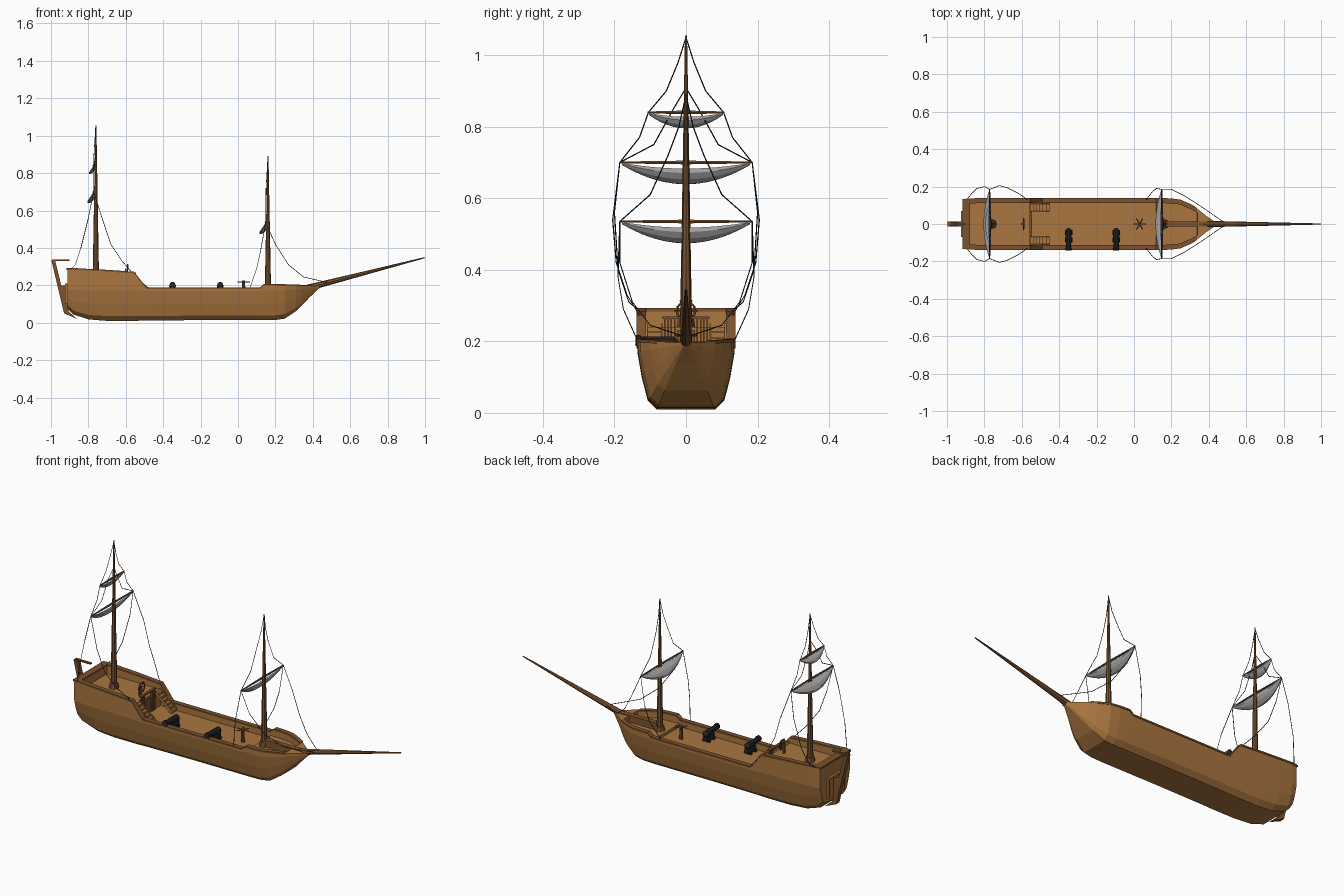
import bpy, bmesh, math
from mathutils import Vector


def mat(name, c):
    m = bpy.data.materials.new(name)
    m.diffuse_color = (*c, 1)
    return m


HULL = mat("warm_wood", (0.40, 0.18, 0.05))
TRIM = mat("dark_wood", (0.20, 0.085, 0.028))
GREY = mat("grey_canvas", (0.42, 0.42, 0.42))
BLACK = mat("black_iron", (0.02, 0.02, 0.022))


def finish(name, bm, *mats):
    bmesh.ops.recalc_face_normals(bm, faces=bm.faces[:])
    me = bpy.data.meshes.new(name)
    bm.to_mesh(me)
    bm.free()
    for m in mats:
        me.materials.append(m)
    ob = bpy.data.objects.new(name, me)
    bpy.context.collection.objects.link(ob)
    return ob


def loft(bm, rings):
    loops = [[bm.verts.new(p) for p in r] for r in rings]
    n = len(loops[0])
    for a, b in zip(loops, loops[1:]):
        for i in range(n):
            j = (i + 1) % n
            bm.faces.new((a[i], a[j], b[j], b[i]))
    bm.faces.new(loops[0])
    bm.faces.new(loops[-1][::-1])


def strut(bm, a, b, r1, r2=None, n=8):
    a, b = Vector(a), Vector(b)
    r2 = r1 if r2 is None else r2
    q = (b - a).to_track_quat('Z', 'Y')
    ring = lambda c, r: [c + q @ Vector((r * math.cos(2 * math.pi * i / n),
                                         r * math.sin(2 * math.pi * i / n), 0)) for i in range(n)]
    loft(bm, [ring(a, r1), ring(b, r2)])


def box(bm, x0, x1, y0, y1, z0, z1):
    loft(bm, [[(x, y0, z0), (x, y1, z0), (x, y1, z1), (x, y0, z1)] for x in (x0, x1)])


def plate(bm, pts, half):
    loft(bm, [[(x, y, z) for x, z in pts] for y in (-half, half)])


# hull: stations of x, half width, rail height, deck height, keel height
stations = [(-0.912, .130, .29, .29, .075), (-0.882, .134, .29, .29, .045), (-0.880, .134, .29, .24, .044),
            (-0.80, .136, .285, .24, .018), (-0.70, .136, .28, .24, .010), (-0.557, .136, .27, .24, .010),
            (-0.555, .136, .27, .15, .010), (-0.49, .136, .186, .15, .012), (-0.2, .136, .186, .15, .014),
            (0.118, .136, .186, .15, .014), (0.120, .136, .188, .165, .014), (0.14, .136, .205, .165, .014),
            (0.20, .134, .204, .165, .015), (0.25, .127, .203, .165, .022), (0.31, .100, .201, .165, .062),
            (0.338, .082, .200, .165, .090), (0.34, .081, .200, .200, .092), (0.385, .045, .198, .198, .138),
            (0.435, .010, .196, .196, .185)]
rings = []
for x, w, rail, deck, kz in stations:
    h = min(rail, 0.19) - kz
    wi = w - min(0.022, 0.5 * w)
    half = [(0, kz), (.6 * w, kz), (.79 * w, kz + .14 * h), (.91 * w, kz + .5 * h), (w, kz + .9 * h),
            (w, rail), (wi, rail), (wi, deck), (0, deck)]
    rings.append([(x, y, z) for y, z in half] + [(x, -y, z) for y, z in half[-2:0:-1]])
bm = bmesh.new()
loft(bm, rings)
finish("hull", bm, HULL)

# thin rail caps along both bulwarks
bm = bmesh.new()
for s in (1, -1):
    loft(bm, [[(x, s * (w + .003), r - .006), (x, s * (w + .003), r + .003),
               (x, s * (w - .024), r + .003), (x, s * (w - .024), r - .006)]
              for x, w, r, d, k in stations[:-3]])
box(bm, -0.917, -0.878, -.133, .133, .283, .293)
finish("rail_caps", bm, TRIM)

# rudder with tiller, and stern post
bm = bmesh.new()
plate(bm, [(-.998, .335), (-.978, .335), (-.945, .20), (-.912, .20), (-.905, .06), (-.86, .02), (-.93, .05)], .014)
box(bm, -.995, -.90, -.006, .006, .33, .338)
finish("rudder", bm, TRIM)

# raised frames on the stern
bm = bmesh.new()
for s in (1, -1):
    box(bm, -.925, -.91, s * .06, s * .07, .10, .21)
box(bm, -.925, -.91, -.07, .07, .20, .21)
finish("stern_frame", bm, HULL)

# bowsprit with its heel timber on the foredeck
bm = bmesh.new()
strut(bm, (.34, 0, .178), (.998, 0, .348), .018, .003, 8)
box(bm, .17, .40, -.014, .014, .165, .203)
finish("bowsprit", bm, TRIM)

# masts and yards
MASTS = {"aft": (-.76, .24, 1.055, [(.70, .185), (.84, .107)]),
         "fore": (.16, .165, .892, [(.535, .185)])}
for name, (x, z0, z1, yards) in MASTS.items():
    bm = bmesh.new()
    strut(bm, (x, 0, z0), (x, 0, z1), .017, .003, 8)
    strut(bm, (x, 0, z0), (x, 0, z0 + .025), .026, .022, 8)
    for z, l in yards:
        for s in (1, -1):
            strut(bm, (x - .012, 0, z), (x - .012, s * l, z), .006, .003, 6)
    finish(name + "_mast", bm, TRIM)
    # furled sails hanging as crescents under the yards
    bm = bmesh.new()
    for z, l in yards:
        k = 1 if l > .15 else .7
        rs = []
        for i in range(13):
            t = -1 + i / 6
            f = 1 - t * t
            c = Vector((x - .012 - .012 * k * f, l * .97 * t, z - .004 - .035 * k * f))
            ring = []
            for j in range(8):
                a = 2 * math.pi * j / 8
                u, v = (.004 + .026 * k * f) * math.cos(a), (.002 + .010 * k * f) * math.sin(a)
                ring.append(c + Vector((u * .68 - v * .73, 0, u * .73 + v * .68)))
            rs.append(ring)
        loft(bm, rs)
    finish(name + "_sails", bm, GREY)

# rigging, mirrored to both sides
ropes = [
    [(-.76, 0, 1.05), (-.765, .022, .98), (-.77, .055, .90), (-.772, .105, .84)],
    [(-.772, .105, .84), (-.772, .13, .77), (-.772, .185, .70)],
    [(-.76, .005, .90), (-.77, .035, .85), (-.772, .09, .75), (-.772, .185, .70)],
    [(-.772, .185, .70), (-.80, .20, .56), (-.84, .19, .40), (-.87, .16, .31), (-.895, .13, .285)],
    [(-.772, .185, .70), (-.72, .205, .54), (-.68, .195, .42), (-.62, .165, .33), (-.57, .13, .272)],
    [(.16, 0, .888), (.155, .02, .80), (.15, .05, .72), (.148, .10, .61), (.148, .185, .535)],
    [(.148, .185, .535), (.12, .19, .38), (.10, .175, .29), (.065, .13, .19)],
    [(.148, .185, .535), (.20, .185, .42), (.27, .15, .31), (.35, .10, .245), (.48, .01, .215)],
]
bm = bmesh.new()
for r in ropes:
    for s in (1, -1):
        for a, b in zip(r, r[1:]):
            strut(bm, (a[0], s * a[1], a[2]), (b[0], s * b[1], b[2]), .0017, n=4)
finish("rigging", bm, BLACK)

# cannons pointing out over the front rail
for i, x in enumerate((-.35, -.095)):
    bm = bmesh.new()
    strut(bm, (x, -.035, .196), (x, -.135, .202), .018, .013, 10)
    strut(bm, (x, -.022, .195), (x, -.035, .196), .008, .018, 10)
    strut(bm, (x, -.128, .202), (x, -.141, .203), .016, .016, 10)
    box(bm, x - .013, x + .013, -.095, -.03, .158, .185)
    for y in (-.045, -.085):
        strut(bm, (x - .02, y, .16), (x + .02, y, .16), .010, n=8)
    finish("cannon_%d" % (i + 1), bm, BLACK)

# capstan with six bars
bm = bmesh.new()
strut(bm, (.03, 0, .15), (.03, 0, .225), .010, .008, 8)
for i in range(6):
    a = math.pi / 3 * i
    strut(bm, (.03, 0, .217), (.03 + .034 * math.cos(a), .034 * math.sin(a), .217), .003, n=4)
finish("capstan", bm, TRIM)

# steering wheel on a post
bm = bmesh.new()
wx, wz, wr = -.59, .285, .026
pt = lambda i, r: (wx, r * math.cos(math.pi * i / 6), wz + r * math.sin(math.pi * i / 6))
for i in range(12):
    strut(bm, pt(i, wr), pt(i + 1, wr), .0035, n=5)
    if i % 2 == 0:
        strut(bm, (wx, 0, wz), pt(i, wr + .008), .002, n=4)
box(bm, wx - .015, wx - .005, -.006, .006, .24, .29)
finish("steering_wheel", bm, TRIM)

# quarterdeck front: door, planks and beam
bm = bmesh.new()
box(bm, -.556, -.550, -.025, .025, .15, .232)
for s in (1, -1):
    for k in range(4):
        y = s * (.032 + .009 * k)
        box(bm, -.556, -.549, y - .002, y + .002, .15, .268)
box(bm, -.560, -.546, -.066, .066, .262, .270)
finish("cabin_front", bm, TRIM)

# stairs on both sides up to the quarterdeck
bm = bmesh.new()
for s in (1, -1):
    for k in range(6):
        z = .15 + .015 * (k + 1)
        x = -.452 - .017 * k
        box(bm, x - .017, x, s * .068, s * .108, z - .014, z)
    plate_pts = [(-.452, .15), (-.452, .168), (-.555, .25), (-.555, .232)]
    for y in (.066, .108):
        loft(bm, [[(x, s * yy, z) for x, z in plate_pts] for yy in (y, y + .004)])
finish("stairs", bm, HULL)
